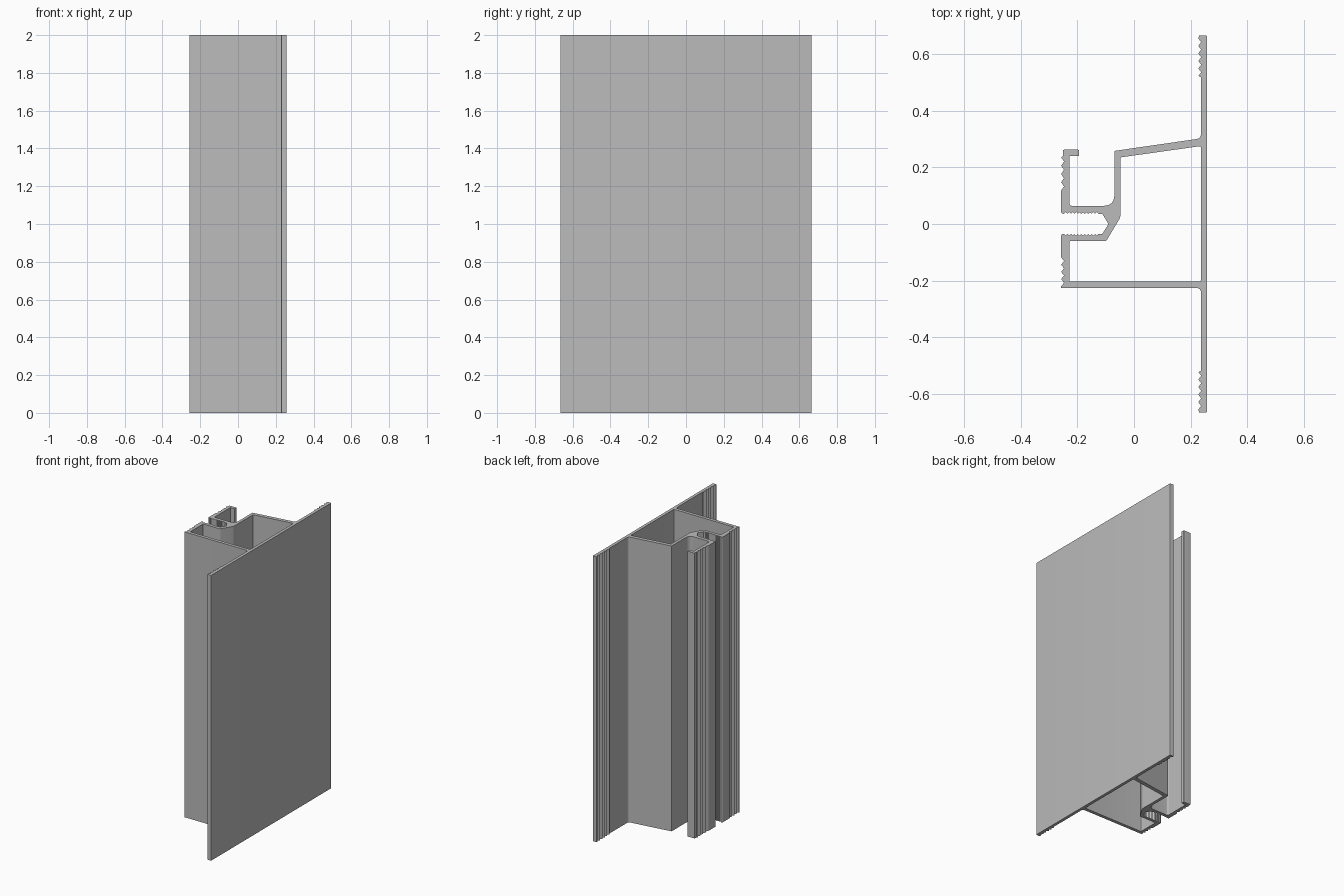
import bpy
import bmesh
from mathutils import Vector

cube = bpy.data.objects.get("Cube")
if cube:
    bpy.data.objects.remove(cube, do_unlink=True)

LENGTH = 2.0
OUT, WEB = 0.257, 0.236      # faces of the long flange
LIP, INNER = -0.257, -0.228  # faces of the clamping jaws


def teeth(start, end, count, depth):
    """Zigzag from start to end, cut to the left of the direction of travel."""
    a, b = Vector(start), Vector(end)
    step = (b - a) / count
    side = Vector((-step.y, step.x)).normalized() * depth
    points = []
    for i in range(count):
        points += [a + step * i, a + step * (i + 0.5) + side]
    return [(p.x, p.y, 0) for p in points + [b]]


def rounded(corners, steps=6):
    """Turn (x, y, radius) corners into a loop with rounded corners."""
    loop = []
    for i, (x, y, r) in enumerate(corners):
        p = Vector((x, y))
        if r == 0:
            loop.append(p)
            continue
        a = p + (Vector(corners[i - 1][:2]) - p).normalized() * r
        b = p + (Vector(corners[(i + 1) % len(corners)][:2]) - p).normalized() * r
        for k in range(steps + 1):
            t = k / steps
            loop.append(a * (1 - t) ** 2 + p * (2 * t * (1 - t)) + b * t ** 2)
    return loop


# Outer outline, counterclockwise: flange, sloped wall, hooked jaw, slot, box
outer = [(OUT, -0.665, 0.004), (OUT, 0.665, 0.004), (0.23, 0.665, 0)]
outer += teeth((0.227, 0.655), (0.227, 0.522), 5, 0.01)
outer += [(WEB, 0.518, 0), (WEB, 0.302, 0.016), (-0.069, 0.258, 0.004),
          (-0.069, 0.064, 0.04), (INNER, 0.064, 0.012), (INNER, 0.24, 0),
          (-0.194, 0.24, 0.003), (-0.194, 0.262, 0.003), (-0.25, 0.262, 0.003)]
outer += [(-0.25, 0.242, 0)]
outer += teeth((LIP, 0.235), (LIP, 0.118), 4, 0.01)
outer += [(LIP, 0.036, 0.008)]
outer += teeth((-0.247, 0.036), (-0.125, 0.036), 10, 0.006)
outer += [(-0.112, 0.036, 0), (-0.09, 0, 0.004), (-0.112, -0.035, 0)]
outer += teeth((-0.125, -0.035), (-0.247, -0.035), 10, 0.006)
outer += [(LIP, -0.035, 0.008)]
outer += teeth((LIP, -0.118), (LIP, -0.22), 4, 0.01)
outer += [(LIP, -0.226, 0), (WEB, -0.226, 0.016), (WEB, -0.518, 0)]
outer += teeth((0.227, -0.522), (0.227, -0.655), 5, 0.01)
outer += [(0.23, -0.665, 0)]

# Closed hollow chamber
chamber = [(WEB, -0.203, 0.006), (WEB, 0.275, 0.006), (-0.048, 0.235, 0.004),
           (-0.048, 0.023, 0.01), (-0.098, -0.06, 0.004),
           (INNER, -0.06, 0.006), (INNER, -0.203, 0.006)]

# Fill the cross-section and extrude it upwards
bm = bmesh.new()
edges = []
for corners in (outer, chamber):
    verts = [bm.verts.new((p.x, p.y, 0)) for p in rounded(corners)]
    edges += [bm.edges.new((v, verts[i - 1])) for i, v in enumerate(verts)]
bmesh.ops.triangle_fill(bm, edges=edges, use_beauty=True)
top = bmesh.ops.extrude_face_region(bm, geom=bm.faces[:], use_keep_orig=True)
top_verts = [g for g in top["geom"] if isinstance(g, bmesh.types.BMVert)]
bmesh.ops.translate(bm, verts=top_verts, vec=(0, 0, LENGTH))
bmesh.ops.recalc_face_normals(bm, faces=bm.faces[:])
mesh = bpy.data.meshes.new("extruded_profile")
bm.to_mesh(mesh)
bm.free()

# Plain grey metal
grey = bpy.data.materials.new("grey_metal")
grey.use_nodes = True
colour = (0.5, 0.5, 0.5, 1)
grey.diffuse_color = colour
grey.node_tree.nodes["Principled BSDF"].inputs["Base Color"].default_value = colour
mesh.materials.append(grey)

profile = bpy.data.objects.new("extruded_profile", mesh)
bpy.context.collection.objects.link(profile)
bpy.ops.object.select_all(action="DESELECT")
profile.select_set(True)
bpy.context.view_layer.objects.active = profile
bpy.ops.object.shade_smooth_by_angle()
